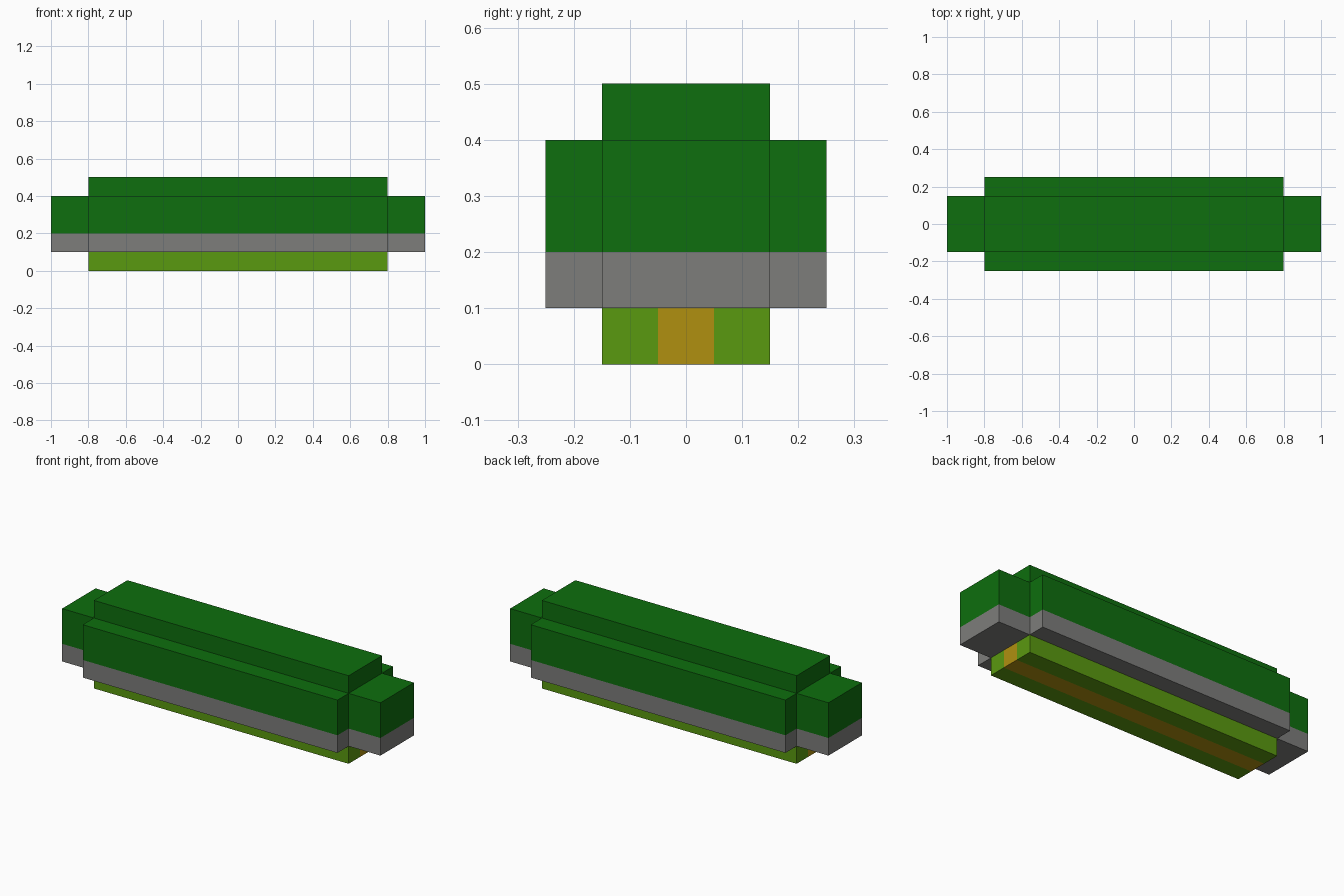
import bpy, bmesh

if "Cube" in bpy.data.objects:
    bpy.data.objects.remove(bpy.data.objects["Cube"])


def material(name, rgb):
    m = bpy.data.materials.new(name)
    m.diffuse_color = (*rgb, 1.0)
    m.use_nodes = True
    m.node_tree.nodes["Principled BSDF"].inputs["Base Color"].default_value = m.diffuse_color
    return m


DARK_GREEN = material("dark green", (0.0044, 0.156, 0.0044))
GREY = material("grey", (0.205, 0.205, 0.198))
LIME = material("lime green", (0.102, 0.319, 0.005))
OCHRE = material("ochre", (0.434, 0.279, 0.005))


def prism(name, outline, z0, z1, mats, cuts=(), rule=None):
    """Extrude an outline; cuts are (axis, position) planes, rule(centre) picks the material."""
    bm = bmesh.new()
    base = bm.faces.new([bm.verts.new((x, y, z0)) for x, y in outline])
    new = bmesh.ops.extrude_face_region(bm, geom=[base], use_keep_orig=True)["geom"]
    bmesh.ops.translate(bm, vec=(0, 0, z1 - z0),
                        verts=[v for v in new if isinstance(v, bmesh.types.BMVert)])
    for axis, pos in cuts:
        n = [0, 0, 0]
        n[axis] = 1
        bmesh.ops.bisect_plane(bm, geom=bm.verts[:] + bm.edges[:] + bm.faces[:],
                               plane_co=[pos * c for c in n], plane_no=n)
    bmesh.ops.recalc_face_normals(bm, faces=bm.faces[:])
    if rule:
        for f in bm.faces:
            f.material_index = rule(f.calc_center_median())
    mesh = bpy.data.meshes.new(name)
    bm.to_mesh(mesh)
    bm.free()
    for m in mats:
        mesh.materials.append(m)
    ob = bpy.data.objects.new(name, mesh)
    bpy.context.collection.objects.link(ob)
    return ob


# Plan outlines: a long plus shape and the narrow core rectangle
L, CORE, WIDE, NARROW = 1.0, 0.8, 0.25, 0.15
plus = [(-L, -NARROW), (-CORE, -NARROW), (-CORE, -WIDE), (CORE, -WIDE),
        (CORE, -NARROW), (L, -NARROW), (L, NARROW), (CORE, NARROW),
        (CORE, WIDE), (-CORE, WIDE), (-CORE, NARROW), (-L, NARROW)]
core = [(-CORE, -NARROW), (CORE, -NARROW), (CORE, NARROW), (-CORE, NARROW)]

# Main body: grey band below, green above
prism("body", plus, 0.1, 0.4, [GREY, DARK_GREEN], cuts=[(2, 0.2)],
      rule=lambda c: int(c.z > 0.2))

# Raised top slab
prism("top_slab", core, 0.4, 0.5, [DARK_GREEN])

# Base with an ochre stripe along the middle
prism("base", core, 0.0, 0.1, [LIME, OCHRE], cuts=[(1, -0.05), (1, 0.05)],
      rule=lambda c: int(abs(c.y) < 0.05))
